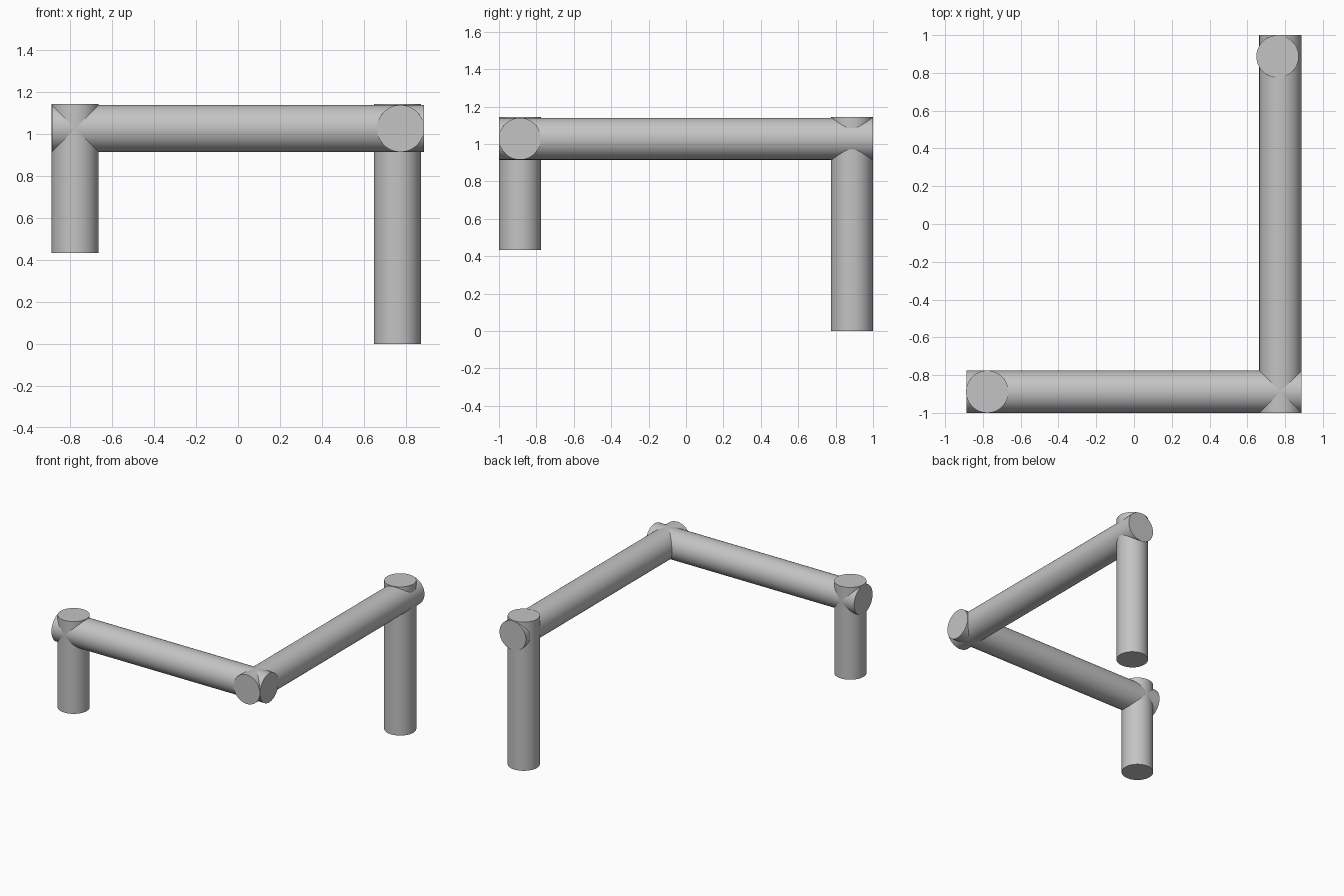
import bpy
import math
from mathutils import Vector

cube = bpy.data.objects.get("Cube")
if cube:
    bpy.data.objects.remove(cube, do_unlink=True)

# Plain grey for the whole frame
grey = bpy.data.materials.new("light_grey")
grey.use_nodes = True
colour = (0.55, 0.55, 0.55, 1.0)
grey.diffuse_color = colour
grey.node_tree.nodes["Principled BSDF"].inputs["Base Color"].default_value = colour

RADIUS = 0.112
BAR_Z = 1.028     # centre height of both horizontal bars
TOP = 1.144       # top of both legs
FRONT = -0.888    # centre line of the front bar


def pipe(name, start, end):
    """Closed round bar running between two points."""
    a, b = Vector(start), Vector(end)
    axis = b - a
    bpy.ops.mesh.primitive_cylinder_add(
        vertices=64, radius=RADIUS, depth=axis.length, location=(a + b) / 2,
        rotation=axis.to_track_quat('Z', 'Y').to_euler())
    obj = bpy.context.object
    obj.name = name
    obj.data.materials.append(grey)
    bpy.ops.object.shade_smooth_by_angle(angle=math.radians(30))
    return obj


# Horizontal bars forming the corner
pipe("front_bar", (-0.888, FRONT, BAR_Z), (0.888, FRONT, BAR_Z))
pipe("side_bar", (0.775, -1, BAR_Z), (0.775, 1, BAR_Z))

# Upright legs at the free ends
pipe("short_leg", (-0.777, FRONT, 0.434), (-0.777, FRONT, TOP))
pipe("tall_leg", (0.76, 0.887, 0), (0.76, 0.887, TOP))
